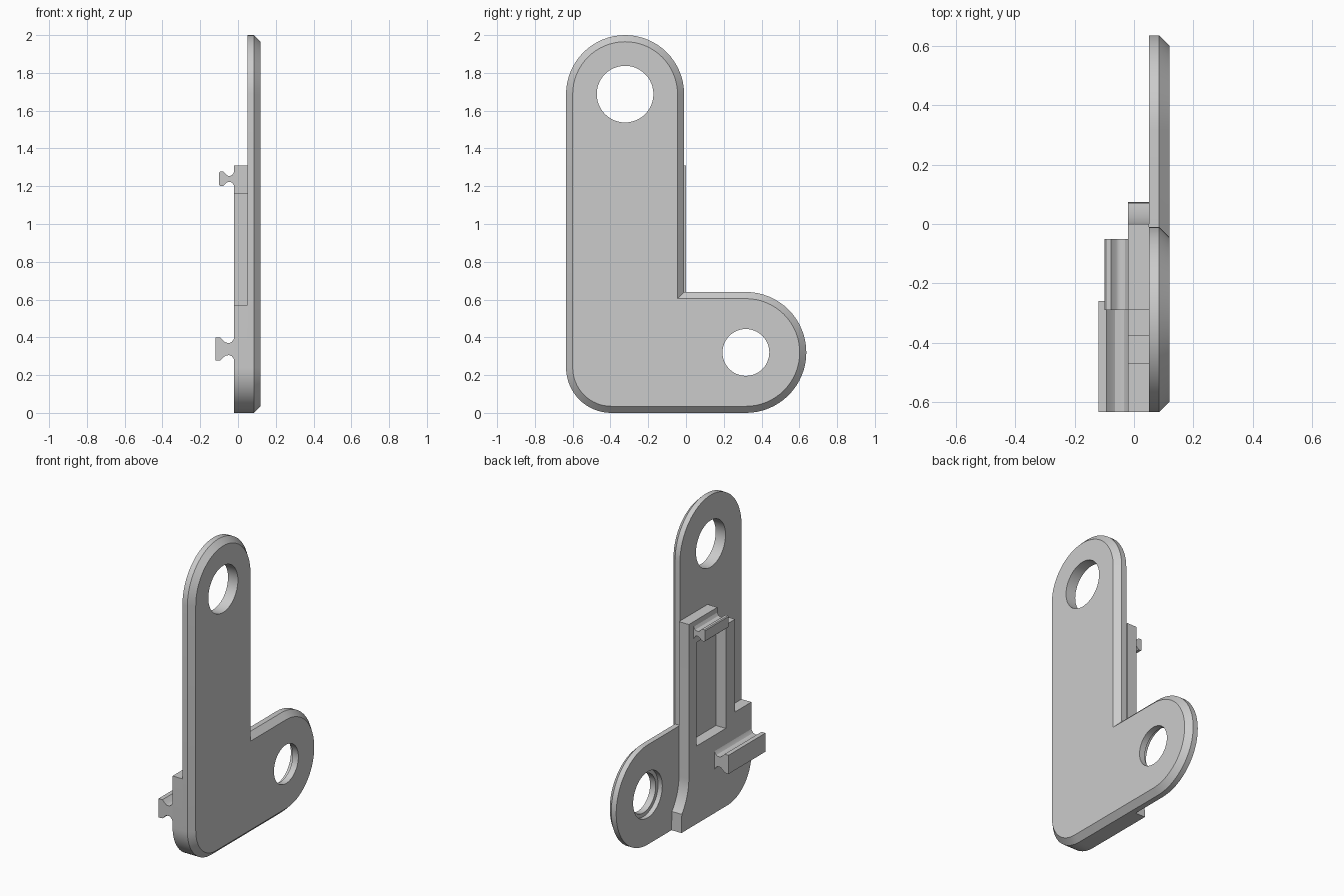
import bpy, bmesh, math
from mathutils import Vector

cube = bpy.data.objects.get("Cube")
if cube:
    bpy.data.objects.remove(cube, do_unlink=True)

grey = bpy.data.materials.new("light_grey")
grey.use_nodes = True
grey.diffuse_color = (0.6, 0.6, 0.6, 1)
grey.node_tree.nodes["Principled BSDF"].inputs["Base Color"].default_value = (0.6, 0.6, 0.6, 1)


def arc(cy, cz, r, start, end, steps=24):
    """Points on an arc in the YZ plane, angles in degrees."""
    out = []
    for i in range(steps + 1):
        a = math.radians(start + (end - start) * i / steps)
        out.append((cy + r * math.cos(a), cz + r * math.sin(a)))
    return out


def loft(name, rings):
    """Solid skinned through closed rings of 3D points, capped at both ends."""
    bm = bmesh.new()
    loops = [[bm.verts.new(p) for p in ring] for ring in rings]
    for a, b in zip(loops, loops[1:]):
        for i in range(len(a)):
            j = (i + 1) % len(a)
            bm.faces.new((a[i], a[j], b[j], b[i]))
    bm.faces.new(loops[0])
    bm.faces.new(loops[-1])
    bmesh.ops.recalc_face_normals(bm, faces=bm.faces)
    mesh = bpy.data.meshes.new(name)
    bm.to_mesh(mesh)
    bm.free()
    mesh.materials.append(grey)
    ob = bpy.data.objects.new(name, mesh)
    bpy.context.collection.objects.link(ob)
    return ob


def slab(name, outline, x0, x1):
    return loft(name, [[(x, y, z) for y, z in outline] for x in (x0, x1)])


def select_only(ob):
    bpy.ops.object.select_all(action='DESELECT')
    ob.select_set(True)
    bpy.context.view_layer.objects.active = ob


def drill(ob, cy, cz, r, x0, x1):
    """Cut a round hole along X."""
    cutter = slab("hole_cutter", arc(cy, cz, r, 0, 352.5, 47), x0, x1)
    cutter.hide_render = True
    mod = ob.modifiers.new("hole", 'BOOLEAN')
    mod.operation = 'DIFFERENCE'
    mod.solver = 'EXACT'
    mod.object = cutter
    select_only(ob)
    bpy.ops.object.modifier_apply(modifier=mod.name)
    bpy.data.objects.remove(cutter, do_unlink=True)


def plate_outline(d):
    """L-shaped outline, inset by d."""
    pts = arc(-0.395, 0.24, 0.24 - d, 180, 270, 16)
    pts += arc(0.317, 0.32, 0.32 - d, -90, 90, 32)
    pts.append((-0.01 - d, 0.64 - d))
    pts += arc(-0.3225, 1.6875, 0.3125 - d, 0, 180, 32)
    return pts


# L-shaped plate with a chamfered outer face
plate = loft("plate", [[(x, y, z) for y, z in plate_outline(d)]
                       for x, d in ((0.05, 0), (0.085, 0), (0.12, 0.035))])
drill(plate, -0.3225, 1.6875, 0.15, -0.2, 0.3)
drill(plate, 0.317, 0.32, 0.124, -0.2, 0.3)
# Counterbore on the inner side of the foot hole
drill(plate, 0.317, 0.32, 0.148, -0.2, 0.08)

# Raised pad with an open-topped recess
pad_points = [(0, 1.31), (-0.29, 1.31), (-0.29, 1.165), (-0.08, 1.165),
              (-0.08, 0.5), (-0.375, 0.5), (-0.375, 1.165), (-0.47, 1.165),
              (-0.47, 0.57), (-0.635, 0.57)]
pad_points += arc(-0.395, 0.24, 0.24, 180, 270, 16)
pad_points += [(0.075, 0)] + arc(0.32, 0.32, 0.32, 219, 180, 12)
pad = slab("raised_pad", pad_points, -0.02, 0.05)


def rail(name, half_profile, z, y0, y1):
    """Clip rail: half profile of (x, height), mirrored about its centre line."""
    ring = half_profile + [(x, -h) for x, h in reversed(half_profile)]
    return loft(name, [[(x, y, z + h) for x, h in ring] for y in (y0, y1)])


# Clip rails with a head, a neck and a flared root
upper_rail = rail("upper_rail", [(-0.1, 0.033), (-0.095, 0.038), (-0.078, 0.038),
                                 (-0.06, 0.02), (-0.052, 0.016), (-0.04, 0.016),
                                 (-0.03, 0.021), (-0.023, 0.032), (-0.019, 0.04)],
                  1.239, -0.29, -0.05)
lower_rail = rail("lower_rail", [(-0.12, 0.06), (-0.092, 0.06), (-0.075, 0.042),
                                 (-0.064, 0.034), (-0.046, 0.032), (-0.033, 0.038),
                                 (-0.024, 0.05), (-0.019, 0.062)],
                  0.338, -0.635, -0.26)

# Smooth the round edges, keep the creases
for ob in (plate, pad, upper_rail, lower_rail):
    select_only(ob)
    bpy.ops.object.shade_smooth_by_angle(angle=math.radians(28))
